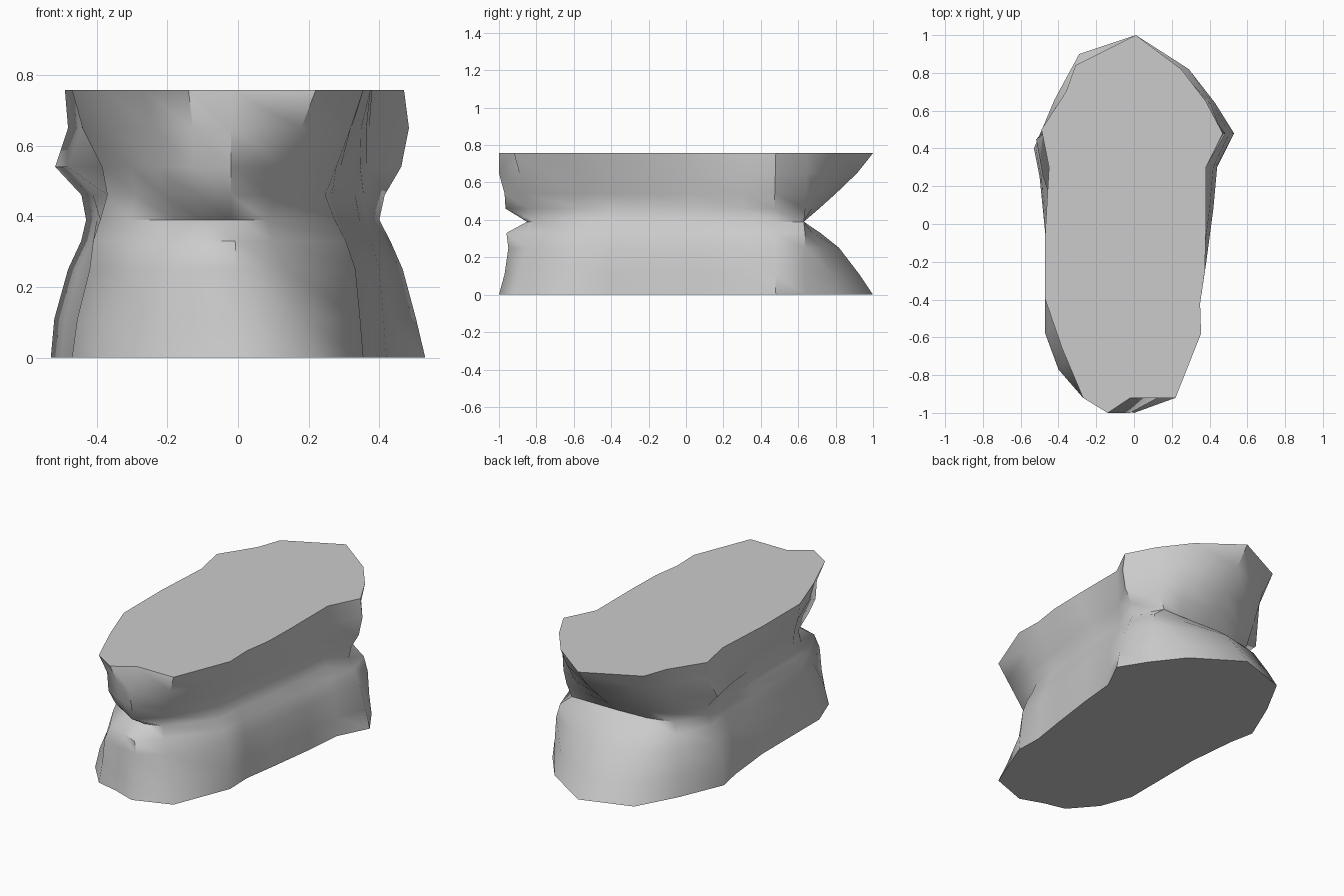
import bpy, bmesh, math

if "Cube" in bpy.data.objects:
    bpy.data.objects.remove(bpy.data.objects["Cube"])

# Three matching outlines (clockwise from the back tip): foot, waist and top of the rock
FOOT = [(.01, 1), (.29, .82), (.43, .64), (.53, .48), (.44, .3), (.42, .08), (.38, -.22),
        (.35, -.42), (.355, -.58), (.22, -.92), (.0, -1), (-.14, -.95), (-.27, -.92),
        (-.40, -.77), (-.47, -.58), (-.47, -.05), (-.50, .25), (-.53, .4), (-.42, .66), (-.29, .9)]
WAIST = [(.01, .63), (.20, .63), (.31, .63), (.40, .47), (.36, .3), (.34, .05), (.31, -.2),
         (.28, -.4), (.265, -.56), (.08, -.82), (-.02, -.85), (-.1, -.84), (-.175, -.80),
         (-.29, -.64), (-.37, -.48), (-.37, -.05), (-.40, .22), (-.43, .4), (-.33, .58), (-.18, .62)]
TOP = [(.01, 1), (.25, .82), (.38, .65), (.47, .48), (.38, .3), (.38, -.05), (.375, -.25),
       (.35, -.42), (.355, -.58), (.22, -.92), (-.02, -.92), (-.14, -1), (-.27, -.92),
       (-.38, -.66), (-.47, -.4), (-.47, -.05), (-.45, .3), (-.49, .5), (-.36, .7), (-.31, .84)]

# Height, back blend, right-flank blend, front blend, left-flank blend,
# front boss y, left shift, right shift
LEVELS = [(0, 0, 0, 0, 0, -1.0, 0, 0),
          (.11, .2, .1, .12, .15, -.97, -.01, 0),
          (.25, .49, .25, .2, .5, -.95, 0, 0),
          (.33, .76, .55, .4, .6, -.96, .01, 0),
          (.39, 1, .9, 1, .8, -.85, 0, 0),
          (.46, .78, 1.2, .6, 1, -.965, 0, 0),
          (.54, .54, .85, .35, .85, -.97, -.06, .03),
          (.65, .23, .4, .3, .3, -1.0, -.005, .03),
          (.757, 0, 0, 0, 0, -.92, 0, 0)]


def ring(level):
    z, back, flank, front, left, boss, shift_l, shift_r = level
    ends = FOOT if z < .39 else TOP
    points = []
    for i, (end, mid) in enumerate(zip(ends, WAIST)):
        if i == 2 or 10 <= i <= 12:
            b = front
        elif i == 9:
            b = 1 - abs(z - .39) / (.39 if z < .39 else .367)
        elif 4 <= i <= 8:
            b = flank
        elif 13 <= i <= 15:
            b = left
        else:
            b = back
        x, y = (end[k] + (mid[k] - end[k]) * b for k in (0, 1))
        if i == 10:
            y = boss
        if i in (16, 17):
            x += shift_l
        if i == 3:
            x += shift_r
        points.append((x, y, z))
    return points


# Loft the pinched rock and close it with flat caps
bm = bmesh.new()
rings = [[bm.verts.new(p) for p in ring(level)] for level in LEVELS]
n = len(FOOT)
for low, high in zip(rings, rings[1:]):
    for i in range(n):
        j = (i + 1) % n
        bm.faces.new((low[i], low[j], high[j], high[i]))
bm.faces.new(rings[0])
bm.faces.new(rings[-1])
bmesh.ops.recalc_face_normals(bm, faces=bm.faces)
mesh = bpy.data.meshes.new("rock_block")
bm.to_mesh(mesh)
bm.free()
rock = bpy.data.objects.new("rock_block", mesh)
bpy.context.collection.objects.link(rock)

# Smooth flanks with sharp rims and creases
bpy.context.view_layer.objects.active = rock
rock.select_set(True)
bpy.ops.object.shade_smooth_by_angle(angle=math.radians(45))
